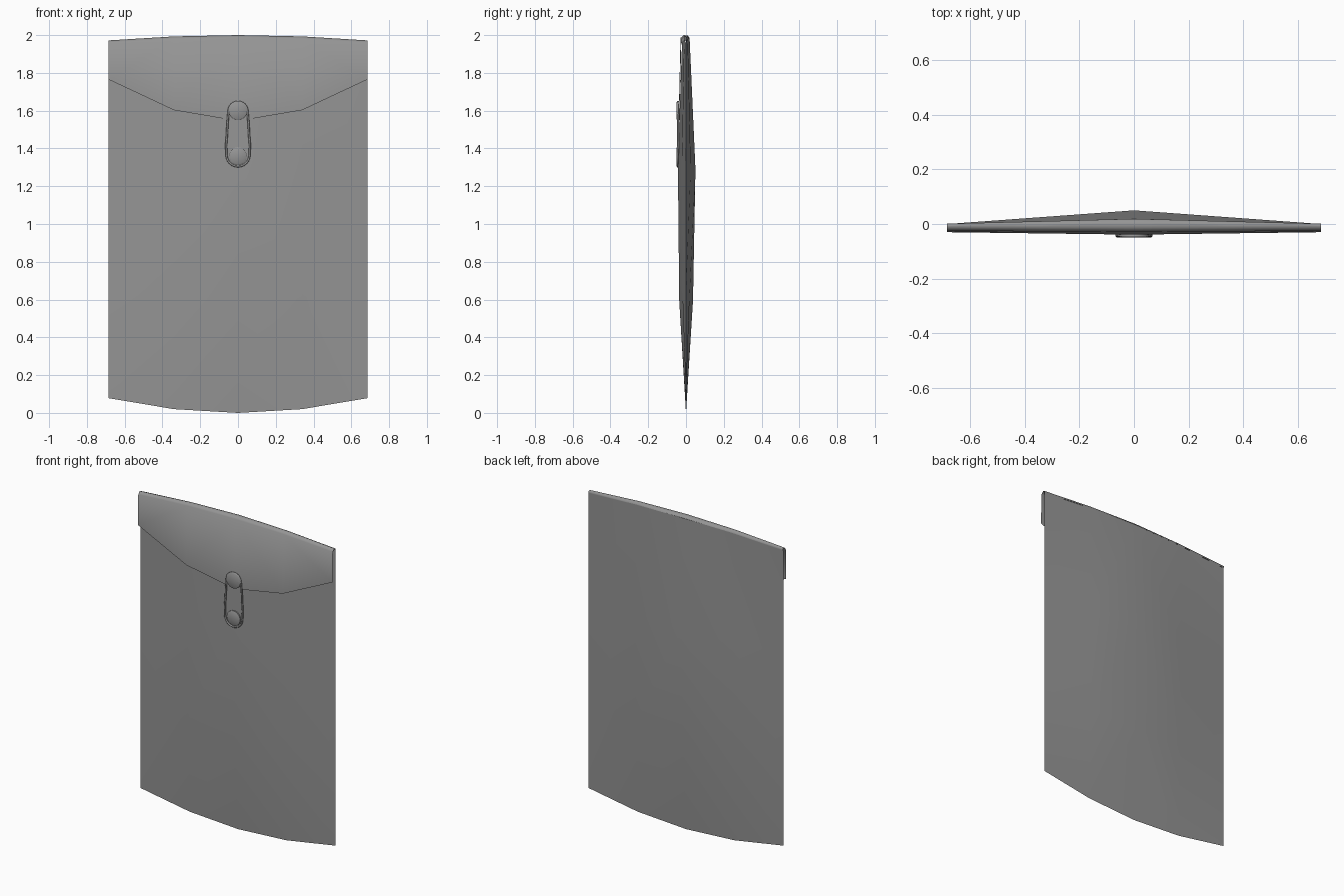
import bpy, math

if "Cube" in bpy.data.objects:
    bpy.data.objects.remove(bpy.data.objects["Cube"])

HALF = 0.685
COLS = [-HALF, -0.34, 0, 0.34, HALF]
BOTTOM = [0.078, 0.02, 0.0, 0.02, 0.078]
TOP = [1.972, 1.993, 2.0, 1.993, 1.972]
FLAP_END = [1.765, 1.603, 1.545, 1.603, 1.765]
FOLD = 0.015

felt = bpy.data.materials.new("dark_grey")
felt.diffuse_color = (0.3, 0.3, 0.3, 1)
felt.use_nodes = True
felt.node_tree.nodes["Principled BSDF"].inputs["Base Color"].default_value = felt.diffuse_color


def smooth(ob, angle):
    bpy.ops.object.select_all(action='DESELECT')
    ob.select_set(True)
    bpy.context.view_layer.objects.active = ob
    bpy.ops.object.shade_smooth_by_angle(angle=math.radians(angle))


def sheet(name, columns, angle=40):
    """Skin neighbouring columns of points, diagonals mirrored about the middle."""
    n = len(columns[0])
    verts = [p for col in columns for p in col]
    faces = []
    for i in range(len(columns) - 1):
        for j in range(n - 1):
            a, b, c, d = i*n + j, (i+1)*n + j, (i+1)*n + j + 1, i*n + j + 1
            if i < (len(columns) - 1) / 2:
                faces += [(a, b, c), (a, c, d)]
            else:
                faces += [(a, b, d), (b, c, d)]
    me = bpy.data.meshes.new(name)
    me.from_pydata(verts, [], faces)
    me.materials.append(felt)
    ob = bpy.data.objects.new(name, me)
    bpy.context.collection.objects.link(ob)
    smooth(ob, angle)
    return ob


# Pouch: front and back panels meeting at the side and bottom seams
def panel(name, depths):
    cols = []
    for x, zb, zt in zip(COLS, BOTTOM, TOP):
        t = 1 - abs(x) / HALF
        cols.append([(x, d * t, zb + (zt - FOLD - zb) * v) for v, d in depths])
    return sheet(name, cols)


panel("front_panel", [(0, 0), (0.3, -0.036), (0.67, -0.043), (1, -0.02)])
back = panel("back_panel", [(0, 0), (0.3, 0.037), (0.65, 0.05), (1, 0.019)])
back.data.flip_normals()

# Flap: starts at the back panel, folds over the top and hangs down the front
flap = []
for x, zt, ze in zip(COLS, TOP, FLAP_END):
    t = 1 - abs(x) / HALF
    flap.append([(x, -0.030 - 0.009*t, ze),
                 (x, -0.025 - 0.004*t, zt - FOLD),
                 (x, -0.010 - 0.002*t, zt),
                 (x, 0.001 + 0.009*t, zt - 0.003),
                 (x, 0.001 + 0.018*t, zt - FOLD)])
sheet("flap", flap, 65)


# Fastening buttons
def button(name, z, radius, y_back, y_front):
    rings = [(radius, y_back), (radius, y_front + 0.003), (radius*0.9, y_front), (0.0005, y_front)]
    cols = []
    for i in range(25):
        a = -2 * math.pi * i / 24
        cols.append([(r*math.cos(a), y, z + r*math.sin(a)) for r, y in rings])
    ob = sheet(name, cols)
    ob.data.flip_normals()


button("upper_button", 1.60, 0.05, -0.034, -0.05)
button("lower_button", 1.36, 0.047, -0.036, -0.05)

# Cord looped around both buttons, sagging towards the pouch between them
side = [(0.056, -0.042, 1.53), (0.058, -0.042, 1.48), (0.063, -0.042, 1.42)]
path = []
for i in range(13):
    a = math.pi * i / 12
    path.append((0.05*math.cos(a), -0.043, 1.597 + 0.05*math.sin(a)))
path += [(-x, y, z) for x, y, z in side]
for i in range(13):
    a = math.pi + math.pi * i / 12
    path.append((0.061*math.cos(a), -0.044, 1.366 + 0.061*math.sin(a)))
path += side[::-1]
cu = bpy.data.curves.new("cord_loop", 'CURVE')
cu.dimensions = '3D'
cu.bevel_depth = 0.0055
cu.bevel_resolution = 2
sp = cu.splines.new('POLY')
sp.points.add(len(path) - 1)
for p, co in zip(sp.points, path):
    p.co = (*co, 1)
sp.use_cyclic_u = True
cu.materials.append(felt)
cord = bpy.data.objects.new("cord_loop", cu)
bpy.context.collection.objects.link(cord)
